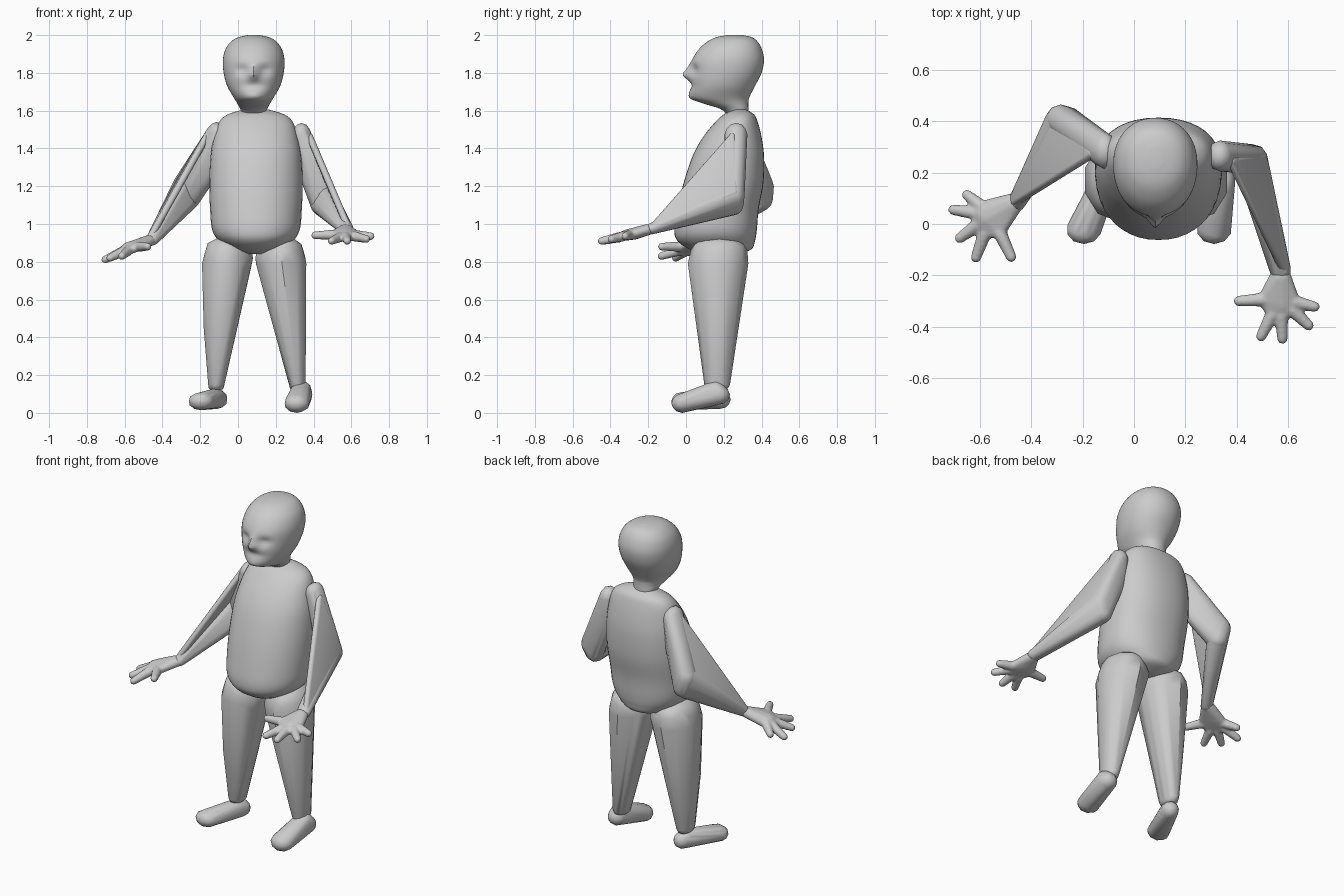
import bpy, bmesh, math
from mathutils import Vector, Matrix

if "Cube" in bpy.data.objects:
    bpy.data.objects.remove(bpy.data.objects["Cube"])


def finish(bm, name, angle=40):
    bmesh.ops.recalc_face_normals(bm, faces=bm.faces)
    me = bpy.data.meshes.new(name)
    bm.to_mesh(me)
    bm.free()
    ob = bpy.data.objects.new(name, me)
    bpy.context.collection.objects.link(ob)
    bpy.ops.object.select_all(action='DESELECT')
    ob.select_set(True)
    bpy.context.view_layer.objects.active = ob
    bpy.ops.object.shade_smooth_by_angle(angle=math.radians(angle))
    return ob


def add_hull(bm, balls):
    """Convex hull around ellipsoids given as (centre, radii)."""
    tmp = bmesh.new()
    for c, r in balls:
        r = (r, r, r) if isinstance(r, (int, float)) else r
        m = Matrix.Translation(c) @ Matrix.Diagonal((*r, 1))
        bmesh.ops.create_icosphere(tmp, subdivisions=2, radius=1, matrix=m)
    pts = [v.co.copy() for v in tmp.verts]
    tmp.free()
    vs = [bm.verts.new(p) for p in pts]
    res = bmesh.ops.convex_hull(bm, input=vs)
    junk = {g for g in res['geom_interior'] + res['geom_unused']
            if isinstance(g, bmesh.types.BMVert)}
    bmesh.ops.delete(bm, geom=list(junk), context='VERTS')


def hull(name, balls):
    bm = bmesh.new()
    add_hull(bm, balls)
    return finish(bm, name)


def loft(name, cx, rows, power=2.0, egg=0.0, n=40, steps=5, sculpt=None):
    """Rows of (z, front y, back y, half width), smoothed and skinned."""
    rows = [Vector(r) for r in rows]
    path = []
    for i in range(len(rows) - 1):
        a, b = rows[i], rows[i + 1]
        p, q = rows[max(i - 1, 0)], rows[min(i + 2, len(rows) - 1)]
        for k in range(steps):
            t = k / steps
            path.append(0.5 * (2 * a + (b - p) * t + (2 * p - 5 * a + 4 * b - q) * t * t
                               + (3 * a - p - 3 * b + q) * t ** 3))
    path.append(rows[-1])
    bm = bmesh.new()
    rings = []
    for z, yf, yb, w in path:
        ring = []
        for j in range(n):
            ang = 2 * math.pi * j / n
            c, s = math.cos(ang), math.sin(ang)
            x = math.copysign(abs(c) ** (2 / power), c) * w * (1 + egg * s)
            y = (yf + yb) / 2 + math.copysign(abs(s) ** (2 / power), s) * (yb - yf) / 2
            co = Vector((x, y, z))
            if sculpt:
                sculpt(co, s)
            ring.append(bm.verts.new(co + Vector((cx, 0, 0))))
        rings.append(ring)
    for a, b in zip(rings, rings[1:]):
        for j in range(n):
            bm.faces.new((a[j], a[(j + 1) % n], b[(j + 1) % n], b[j]))
    bm.faces.new(rings[0])
    bm.faces.new(rings[-1])
    return finish(bm, name)


def bump(co, x, z, sx, sz):
    return math.exp(-((abs(co.x) - x) / sx) ** 2 - ((co.z - z) / sz) ** 2)


def face(co, s):
    # nose, eye sockets, mouth hollow and chin on the front half
    if s < 0:
        co.y -= 0.036 * bump(co, 0, 1.79, 0.026, 0.026) + 0.014 * bump(co, 0, 1.825, 0.022, 0.03)
        co.y += 0.02 * bump(co, 0.06, 1.815, 0.035, 0.025)
        co.y += 0.012 * bump(co, 0, 1.735, 0.06, 0.02)
        co.y -= 0.008 * bump(co, 0, 1.67, 0.04, 0.02)


# head and neck
loft("head", 0.083, [
    (1.575, 0.225, 0.33, 0.06), (1.61, 0.18, 0.33, 0.072), (1.64, 0.085, 0.33, 0.088),
    (1.67, 0.025, 0.335, 0.106), (1.73, 0.02, 0.365, 0.14), (1.80, 0.022, 0.40, 0.159),
    (1.87, 0.034, 0.413, 0.163), (1.93, 0.072, 0.40, 0.147), (1.97, 0.12, 0.375, 0.115),
    (1.99, 0.165, 0.345, 0.078), (2.0, 0.22, 0.30, 0.03)], power=2.1, egg=0.05, n=56, steps=5, sculpt=face)

# torso
loft("torso", 0.095, [
    (0.84, 0.09, 0.27, 0.05), (0.865, 0.02, 0.345, 0.13), (0.91, -0.045, 0.365, 0.195),
    (0.97, -0.062, 0.375, 0.232), (1.08, -0.045, 0.385, 0.243), (1.22, -0.012, 0.41, 0.247),
    (1.36, 0.035, 0.413, 0.24), (1.46, 0.09, 0.40, 0.222), (1.54, 0.155, 0.38, 0.195),
    (1.58, 0.20, 0.36, 0.15), (1.605, 0.25, 0.32, 0.07)], power=2.2, egg=0.05)


def arm(name, shoulder, elbow, wrist, side):
    """Bent tube plus a thin web closing the bend on its outer side."""
    bm = bmesh.new()
    add_hull(bm, shoulder + elbow)
    add_hull(bm, elbow + wrist)
    s, e, w = (Vector(b[0][0]) for b in (shoulder, elbow, wrist))
    nrm = (e - s).cross(w - s).normalized()
    nrm *= 1 if nrm.x * side > 0 else -1
    add_hull(bm, [(s + nrm * 0.035 + (w - s) * 0.05, 0.018), (e + nrm * 0.038, 0.018),
                  (w + nrm * 0.015, 0.018)])
    finish(bm, name)


# arms
arm("right_arm", [((-0.115, 0.285, 1.48), (0.05, 0.07, 0.06)), ((-0.10, 0.29, 1.34), 0.04)],
    [((-0.285, 0.405, 1.20), (0.06, 0.06, 0.07)), ((-0.265, 0.40, 1.13), 0.06)],
    [((-0.455, 0.085, 0.915), (0.035, 0.035, 0.03))], -1)
arm("left_arm", [((0.335, 0.265, 1.475), (0.05, 0.06, 0.06)), ((0.33, 0.27, 1.34), 0.035)],
    [((0.465, 0.255, 1.15), (0.055, 0.055, 0.06)), ((0.44, 0.25, 1.10), 0.055)],
    [((0.57, -0.18, 0.975), (0.042, 0.035, 0.03))], 1)


def hand(name, wrist, palm, tips):
    """Flat palm with five splayed fingers, blended by a remesh."""
    bm = bmesh.new()
    w, p = Vector(wrist), Vector(palm)
    roots = [p.lerp(Vector(t), 0.42) for t in tips]
    add_hull(bm, [(w, (0.042, 0.042, 0.03)), (p, (0.06, 0.06, 0.03))]
             + [(r, 0.022) for r in roots])
    for r, t in zip(roots, tips):
        add_hull(bm, [(r, 0.028), (Vector(t), 0.021)])
    ob = finish(bm, name)
    m = ob.modifiers.new("blend", 'REMESH')
    m.mode = 'VOXEL'
    m.voxel_size = 0.007
    m.use_smooth_shade = True
    m = ob.modifiers.new("soften", 'SMOOTH')
    m.factor = 0.5
    m.iterations = 4


# hands
hand("right_hand", (-0.47, 0.08, 0.912), (-0.555, 0.035, 0.88),
     [(-0.478, -0.128, 0.88), (-0.615, -0.13, 0.83), (-0.678, -0.055, 0.82),
      (-0.703, 0.055, 0.812), (-0.65, 0.113, 0.835)])
hand("left_hand", (0.57, -0.205, 0.97), (0.57, -0.29, 0.945),
     [(0.408, -0.30, 0.94), (0.495, -0.437, 0.91), (0.578, -0.447, 0.91),
      (0.68, -0.395, 0.92), (0.703, -0.322, 0.935)])

# legs: wide hip tapering to the ankle
for name, hx, mx, ax in (("right_leg", -0.062, -0.115, -0.115), ("left_leg", 0.233, 0.285, 0.315)):
    inner = 0.065 if hx < 0 else -0.065
    hull(name, [((hx, 0.175, 0.86), (0.115, 0.15, 0.075)),
                ((hx, 0.17, 0.79), (0.135, 0.16, 0.10)),
                ((hx + inner, 0.18, 0.82), (0.08, 0.12, 0.08)),
                ((mx, 0.16, 0.45), (0.07, 0.10, 0.10)),
                ((ax, 0.165, 0.15), (0.045, 0.068, 0.04))])

# feet
hull("right_foot", [((-0.105, 0.185, 0.072), (0.05, 0.052, 0.05)),
                    ((-0.12, 0.15, 0.10), (0.045, 0.05, 0.03)),
                    ((-0.195, -0.022, 0.062), (0.068, 0.056, 0.048))])
hull("left_foot", [((0.34, 0.175, 0.095), (0.056, 0.058, 0.052)),
                   ((0.335, 0.155, 0.13), (0.052, 0.05, 0.038)),
                   ((0.312, -0.02, 0.051), (0.068, 0.058, 0.051))])
